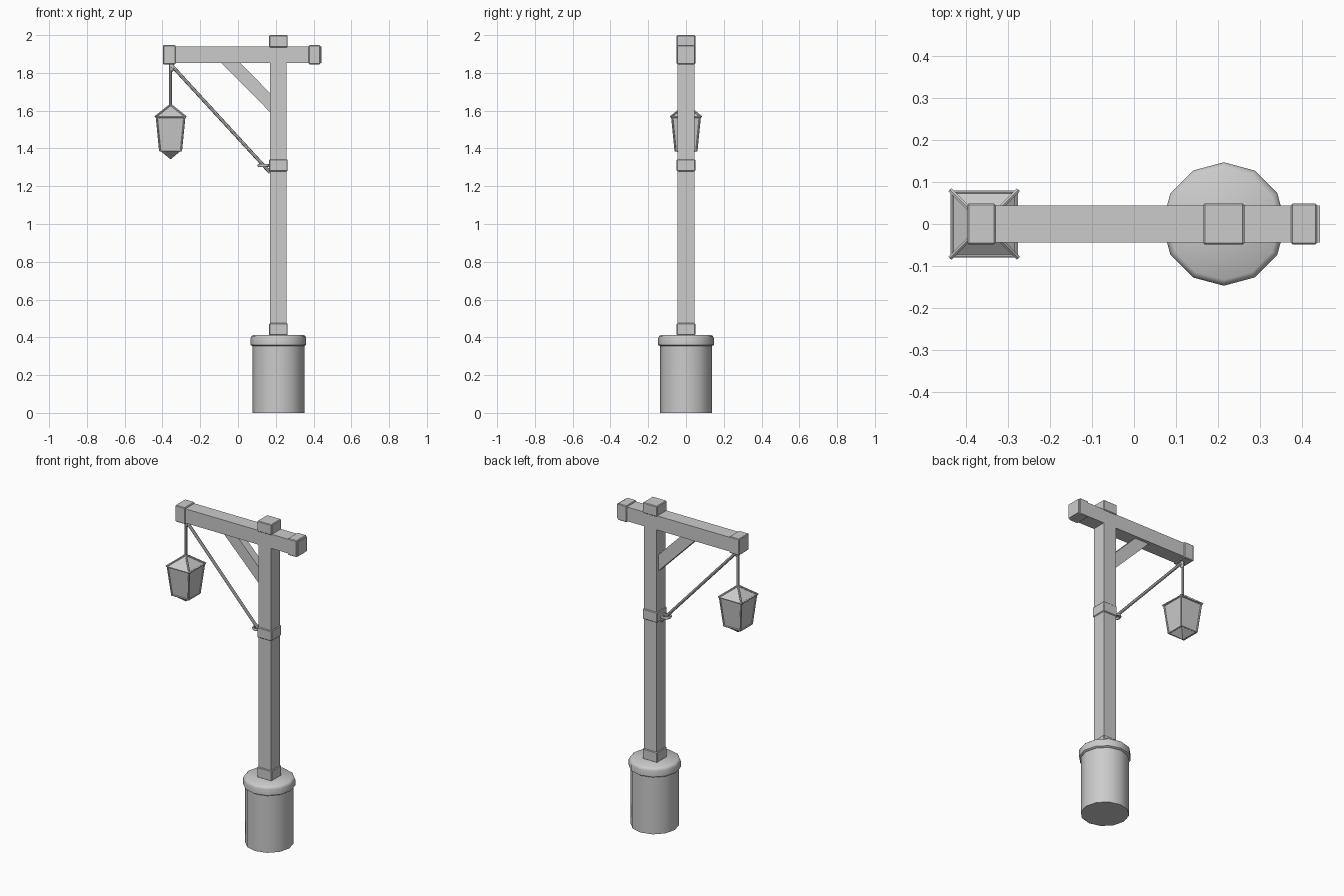
import bpy, bmesh, math
from mathutils import Vector

cube = bpy.data.objects.get("Cube")
if cube:
    bpy.data.objects.remove(cube, do_unlink=True)

grey = bpy.data.materials.new("plain grey")
grey.use_nodes = True
colour = (0.6, 0.6, 0.6, 1)
grey.diffuse_color = colour
grey.node_tree.nodes["Principled BSDF"].inputs["Base Color"].default_value = colour

POST_X, LAMP_X = 0.214, -0.357


def finish(bm, name, smooth=False):
    bmesh.ops.recalc_face_normals(bm, faces=bm.faces)
    mesh = bpy.data.meshes.new(name)
    bm.to_mesh(mesh)
    bm.free()
    mesh.materials.append(grey)
    obj = bpy.data.objects.new(name, mesh)
    bpy.context.collection.objects.link(obj)
    if smooth:
        bpy.ops.object.select_all(action='DESELECT')
        obj.select_set(True)
        bpy.context.view_layer.objects.active = obj
        bpy.ops.object.shade_smooth_by_angle(angle=math.radians(40))
    return obj


def box(name, low, high, bevel=0):
    low, high = Vector(low), Vector(high)
    bm = bmesh.new()
    bmesh.ops.create_cube(bm, size=1)
    for v in bm.verts:
        v.co = (low + high) / 2 + v.co * (high - low)
    if bevel:
        bmesh.ops.bevel(bm, geom=bm.edges[:], offset=bevel, segments=1, affect='EDGES')
    return finish(bm, name)


def loft(name, centre, sides, rings, turn=0, smooth=False):
    """Stack polygon rings given as (radius, height); radius zero is a point."""
    bm = bmesh.new()
    loops = []
    for radius, z in rings:
        count = sides if radius else 1
        loops.append([bm.verts.new((centre + radius * math.cos(turn + math.tau * i / sides),
                                    radius * math.sin(turn + math.tau * i / sides), z))
                      for i in range(count)])
    for a, b in zip(loops, loops[1:]):
        for i in range(sides):
            j = (i + 1) % sides
            quad = [a[i % len(a)], a[j % len(a)], b[j % len(b)], b[i % len(b)]]
            bm.faces.new(list(dict.fromkeys(quad)))
    for end in (loops[0], loops[-1]):
        if len(end) > 1:
            bm.faces.new(end)
    return finish(bm, name, smooth)


def rod(name, start, end, radius, sides=8):
    start, end = Vector(start), Vector(end)
    bm = bmesh.new()
    bmesh.ops.create_cone(bm, cap_ends=True, segments=sides, radius1=radius,
                          radius2=radius, depth=(end - start).length)
    spin = (end - start).to_track_quat('Z', 'Y')
    for v in bm.verts:
        v.co = (start + end) / 2 + spin @ v.co
    return finish(bm, name, True)


def post_part(name, half, low, high, bevel=0):
    return box(name, (POST_X - half, -half, low), (POST_X + half, half, high), bevel)


# Round base with a bevelled rim
loft("base_drum", POST_X, 12, [(0.137, 0), (0.137, 0.37)], smooth=True)
loft("base_rim", POST_X, 12, [(0.137, 0.353), (0.147, 0.36), (0.147, 0.396),
                              (0.143, 0.406), (0.133, 0.413)], smooth=True)

# Square post with its collars and cap
post_part("post", 0.044, 0.4, 1.96)
post_part("post_foot_collar", 0.049, 0.41, 0.475, 0.004)
post_part("post_middle_collar", 0.049, 1.278, 1.342, 0.004)
post_part("post_cap", 0.049, 1.935, 2.0, 0.004)

# Cross beam with end collars
box("beam", (-0.39, -0.044, 1.852), (0.443, 0.044, 1.94))
box("beam_right_collar", (-0.397, -0.049, 1.845), (-0.33, 0.049, 1.947), 0.004)
box("beam_left_collar", (0.374, -0.049, 1.845), (0.436, 0.049, 1.947), 0.004)

# Diagonal wooden brace
bm = bmesh.new()
outline = [(-0.09, 1.855), (0.01, 1.855), (0.172, 1.69), (0.172, 1.59)]
face = bm.faces.new([bm.verts.new((x, -0.025, z)) for x, z in outline])
extruded = bmesh.ops.extrude_face_region(bm, geom=[face])["geom"]
bmesh.ops.translate(bm, vec=(0, 0.05, 0),
                    verts=[v for v in extruded if isinstance(v, bmesh.types.BMVert)])
finish(bm, "brace")

# Rope, hanger and their fastenings
rod("stay_rope", (-0.352, 0, 1.84), (0.17, 0, 1.272), 0.009)
rod("lantern_hanger", (LAMP_X, 0, 1.85), (LAMP_X, 0, 1.62), 0.008)
bm = bmesh.new()
bmesh.ops.create_uvsphere(bm, u_segments=8, v_segments=6, radius=1)
for v in bm.verts:
    v.co = Vector((LAMP_X + 0.006, 0, 1.828)) + v.co * Vector((0.014, 0.014, 0.024))
finish(bm, "rope_knot", True)
bpy.ops.mesh.primitive_torus_add(location=(0.136, 0, 1.31), major_radius=0.026,
                                 minor_radius=0.008, major_segments=12, minor_segments=6)
ring = bpy.context.object
ring.name = "rope_ring"
ring.data.materials.append(grey)
bpy.ops.object.shade_smooth_by_angle(angle=math.radians(60))

# Lantern roof, body and pointed bottom
DIAG = math.sqrt(2)
loft("lantern_roof", LAMP_X, 4, [(0.079 * DIAG, 1.565), (0, 1.63)], math.pi / 4)
loft("lantern_body", LAMP_X, 4, [(0, 1.342), (0.055 * DIAG, 1.388),
                                 (0.073 * DIAG, 1.567)], math.pi / 4)

# Lantern frame bars along the edges
for i in range(4):
    def corner(half, z, step=i):
        angle = math.pi / 4 + step * math.pi / 2
        return (LAMP_X + half * DIAG * math.cos(angle), half * DIAG * math.sin(angle), z)
    rod(f"lantern_roof_bar_{i}", (LAMP_X, 0, 1.632), corner(0.08, 1.568), 0.006, 6)
    rod(f"lantern_corner_bar_{i}", corner(0.074, 1.567), corner(0.056, 1.386), 0.005, 6)
    rod(f"lantern_eave_bar_{i}", corner(0.076, 1.567), corner(0.076, 1.567, i + 1), 0.005, 6)
    rod(f"lantern_sill_bar_{i}", corner(0.056, 1.388), corner(0.056, 1.388, i + 1), 0.005, 6)
